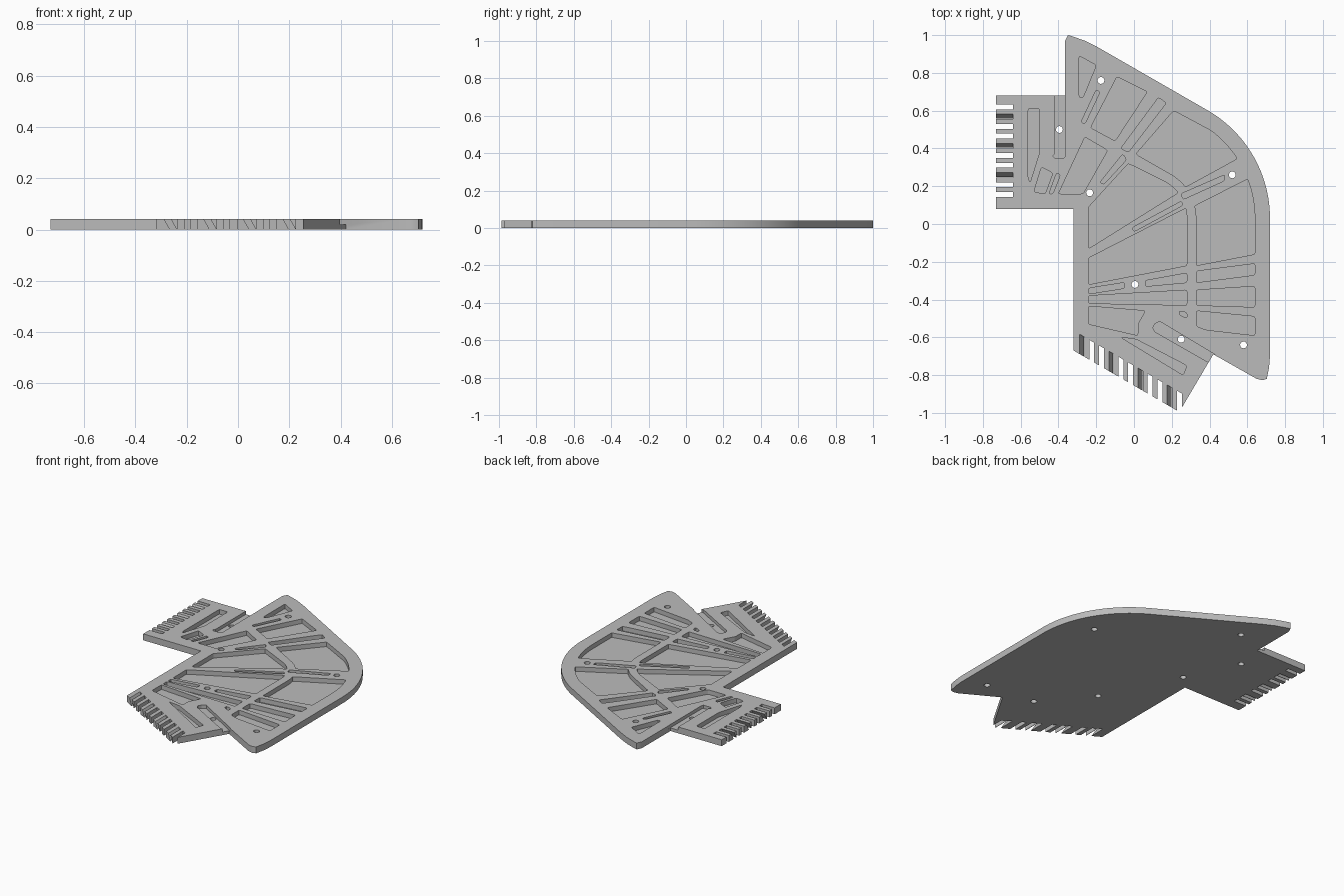
import bpy, bmesh
from math import cos, sin, radians
from mathutils import Vector

cube = bpy.data.objects.get("Cube")
if cube:
    bpy.data.objects.remove(cube, do_unlink=True)

THICK, FLOOR, STEP = 0.041, 0.012, 0.02
ABOVE, BELOW = THICK + 0.01, -0.01
CENTRE = (6, 3)          # shared centre of all curved ribs, in hundredths
PITCH, GAP = 5.15, 2.6   # comb spacing and slot width, in hundredths


def arc(radius, start, end, steps=8, centre=CENTRE):
    """Points along an arc, in hundredths of a unit."""
    angles = [radians(start + (end - start) * i / steps) for i in range(steps + 1)]
    return [(centre[0] + radius * cos(a), centre[1] + radius * sin(a)) for a in angles]


def rounded(points, radius=1.0):
    """Replace each corner by a short curve."""
    corners = [Vector(p) for p in points]
    result = []
    for i, corner in enumerate(corners):
        before = corners[i - 1] - corner
        after = corners[(i + 1) % len(corners)] - corner
        start = corner + before.normalized() * min(radius, before.length * 0.4)
        end = corner + after.normalized() * min(radius, after.length * 0.4)
        result += [start, (start + corner * 2 + end) / 4, end]
    return result


def prism(bm, points, low, high, lean=(0, 0)):
    """Closed upright block over an outline; lean shifts its foot sideways."""
    area = sum(p[0] * q[1] - q[0] * p[1] for p, q in zip(points, points[1:] + points[:1]))
    if area < 0:
        points = points[::-1]
    bottom = [bm.verts.new(((x + lean[0]) / 100, (y + lean[1]) / 100, low)) for x, y in points]
    top = [bm.verts.new((x / 100, y / 100, high)) for x, y in points]
    bm.faces.new(bottom[::-1])
    bm.faces.new(top)
    for i in range(len(points)):
        bm.faces.new((bottom[i - 1], bottom[i], top[i], top[i - 1]))


def make_object(name, bm):
    mesh = bpy.data.meshes.new(name)
    bm.normal_update()
    bm.to_mesh(mesh)
    bm.free()
    obj = bpy.data.objects.new(name, mesh)
    bpy.context.scene.collection.objects.link(obj)
    return obj


# Panel outline with one curved shoulder and two tabs
outline = [(-36.5, 68), (-73, 68), (-73, 8), (-32, 8), (-32, -67), (24, -99.5),
           (42, -69), (65, -82), (68, -82.7), (70.3, -82), (71.5, -76), (72, -70)]
outline += arc(66, 0, 60, 24)
outline += [(-19, 93.5), (-26, 97), (-33, 99.5), (-35, 100), (-36.5, 97)]
body = bmesh.new()
prism(body, outline, 0, THICK)
panel = make_object("panel", body)

# Pockets in the upper wing
upper_pockets = [
    [(-29, 89), (-20, 84), (-27, 67), (-29, 67)],
    [(-20, 71), (-18, 70), (-26, 53), (-28, 54)],
    [(-9, 78), (7, 70), (-10, 44), (-23, 51)],
    [(13, 67), (17, 64), (-3, 38), (-7, 40)],
    [(-6, 37), (-4, 34), (-16, 21), (-18, 22)],
    [(-26, 46), (-14, 39), (-27, 16), (-40, 16)],
]
# Pockets bounded by the curved ribs, and the slots on the middle spoke
curved_pockets = [
    [(21, 60)] + arc(58, 53, 33) + arc(27, 38, 60) + [(1, 37)],
    [(-3, 32)] + arc(22, 60, 38) + [(-24, -13), (-24, 9)],
    arc(58, 21, 0) + [(64, -16), (33, -22)] + arc(27, 0, 14),
    [(-24, -18)] + arc(22, 14, 0) + [(28, -22), (-24, -32)],
    [(25, 12), (26, 10), (0, -4), (-1, -2)],
    [(25, 16), (48, 26), (48, 23), (26, 13)],
]
# Pockets in the lower wing
lower_pockets = [
    [(-24, -34), (-5, -31), (-5, -34), (-24, -37)],
    [(6, -30), (28, -26), (28, -31), (6, -33)],
    [(-24, -38), (28, -35), (28, -43), (-24, -42)],
    [(-24, -43.5), (6, -46), (2, -53), (2, -59), (-24, -53)],
    [(33, -25), (64, -21), (64, -27), (33, -31)],
    [(33, -35), (64, -33), (64, -44), (33, -43)],
    [(33, -46), (64, -49), (64, -59), (38, -56), (33, -54)],
    [(24, -46), (28, -47), (28, -50), (24, -48)],
]
# Pockets in the two tabs
tab_pockets = [
    [(-7, -60), (1, -61), (28, -75), (26, -80)],
    [(-56, 61), (-50, 61), (-50, 38), (-55, 22), (-56, 24)],
    [(-49, 30), (-43, 27), (-47, 16), (-53, 17)],
    [(-41, 27), (-39, 26), (-43, 16), (-45, 16)],
]
pockets = bmesh.new()
for shape in upper_pockets + curved_pockets + lower_pockets + tab_pockets:
    prism(pockets, rounded(shape), FLOOR, ABOVE)

# Stepped channels between the tabs and the wings
channels = bmesh.new()
prism(channels, [(-42, 70), (-42, 37), (-43, 36), (-42, 35), (-37, 35), (-36.4, 36),
                 (-36.4, 70)], STEP, ABOVE)
prism(channels, [(13.5, -51.5), (11, -53), (10, -55), (11, -57), (39, -73), (44, -71),
                 (43, -69.2)], STEP, ABOVE)

# Screw holes through the panel
holes = bmesh.new()
for spot in [(-17.5, 76), (-39.5, 50), (-23.5, 16.5), (52, 26), (0.5, -32), (25, -61), (58, -64)]:
    prism(holes, arc(1.8, 0, 345, 23, spot), BELOW, ABOVE)

# Comb slots: every third one leans
straight_slots, leaning_slots = bmesh.new(), bmesh.new()
LEAN = 3.4
for i in range(10):
    leaning = i % 3 == 1
    y = 62 - PITCH * i + (0.55 if leaning else 0)
    a, b = y - GAP / 2, y + GAP / 2
    prism(leaning_slots if leaning else straight_slots,
          [(-75, a), (-64, a), (-64, b), (-75, b)],
          BELOW, ABOVE, lean=(0, -LEAN if leaning else 0))
for i in range(11):
    leaning = i % 3 == 0
    x = -27.5 + PITCH * i - (0.55 if leaning else 0)
    a, b = x - GAP / 2, x + GAP / 2
    edge_a, edge_b = [-67 - (v + 32) * 0.58 for v in (a, b)]
    prism(leaning_slots if leaning else straight_slots,
          [(a, edge_a - 4), (b, edge_b - 4), (b, edge_b + 10.5), (a, edge_a + 10.5)],
          BELOW, ABOVE, lean=(LEAN, -LEAN * 0.58) if leaning else (0, 0))

# Cut everything out of the panel, then drop the cutters
cutters = []
for name, shape in [("pocket_cutter", pockets), ("channel_cutter", channels),
                    ("hole_cutter", holes), ("slot_cutter", straight_slots),
                    ("leaning_slot_cutter", leaning_slots)]:
    cutter = make_object(name, shape)
    cutter.hide_render = True
    cutters.append(cutter)
    mod = panel.modifiers.new(name, 'BOOLEAN')
    mod.operation = 'DIFFERENCE'
    mod.solver = 'EXACT'
    mod.object = cutter
bpy.context.view_layer.update()
graph = bpy.context.evaluated_depsgraph_get()
finished = bpy.data.meshes.new_from_object(panel.evaluated_get(graph))
panel.modifiers.clear()
panel.data = finished
for cutter in cutters:
    bpy.data.objects.remove(cutter, do_unlink=True)

# One grey material
grey = bpy.data.materials.new("light_grey")
grey.use_nodes = True
colour = (0.5, 0.5, 0.5, 1)
grey.diffuse_color = colour
grey.node_tree.nodes["Principled BSDF"].inputs["Base Color"].default_value = colour
panel.data.materials.clear()
panel.data.materials.append(grey)

# Smooth only the curved walls
bpy.ops.object.select_all(action='DESELECT')
panel.select_set(True)
bpy.context.view_layer.objects.active = panel
bpy.ops.object.shade_smooth_by_angle(angle=radians(32))
